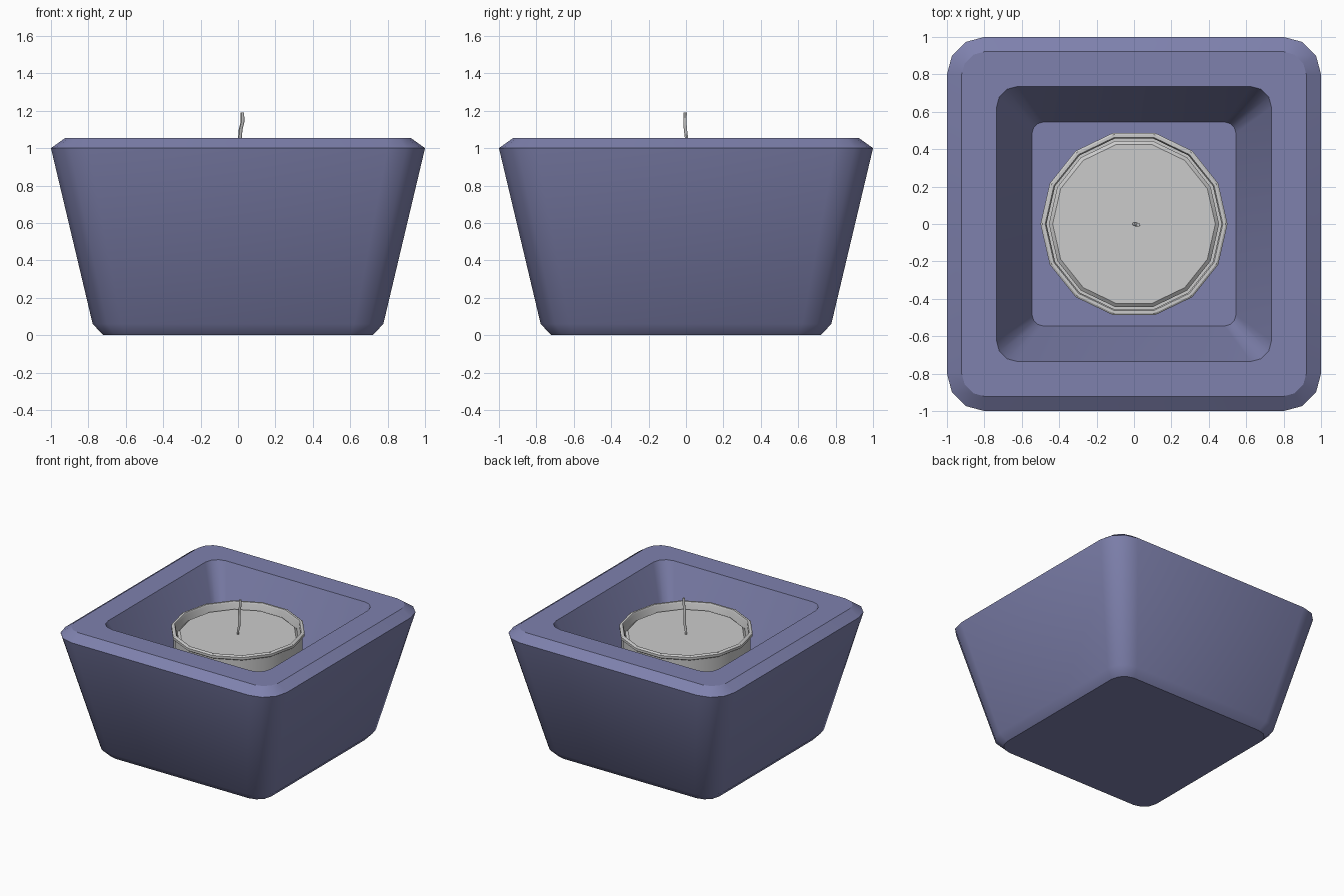
import bpy, bmesh, math

if "Cube" in bpy.data.objects:
    bpy.data.objects.remove(bpy.data.objects["Cube"])

def rounded_square(half, radius, z, seg=3):
    """Ring of points around a square with rounded corners."""
    pts = []
    for q in range(4):
        base = q * math.pi / 2
        sx, sy = (1, -1, -1, 1)[q], (1, 1, -1, -1)[q]
        for i in range(seg + 1):
            a = base + i * math.pi / 2 / seg
            pts.append((sx * (half - radius) + radius * math.cos(a),
                        sy * (half - radius) + radius * math.sin(a), z))
    return pts

def circle(r, z, n=14):
    return [(r * math.cos(2 * math.pi * i / n), r * math.sin(2 * math.pi * i / n), z)
            for i in range(n)]

def loft(name, rings, angle=32):
    """Skin a stack of rings, capping the first and last."""
    bm = bmesh.new()
    loops = [[bm.verts.new(p) for p in ring] for ring in rings]
    for a, b in zip(loops, loops[1:]):
        n = len(a)
        for i in range(n):
            j = (i + 1) % n
            bm.faces.new((a[i], a[j], b[j], b[i]))
    bm.faces.new(loops[0][::-1])
    bm.faces.new(loops[-1])
    bmesh.ops.recalc_face_normals(bm, faces=bm.faces)
    mesh = bpy.data.meshes.new(name)
    bm.to_mesh(mesh)
    bm.free()
    ob = bpy.data.objects.new(name, mesh)
    bpy.context.collection.objects.link(ob)
    bpy.ops.object.select_all(action='DESELECT')
    ob.select_set(True)
    bpy.context.view_layer.objects.active = ob
    bpy.ops.object.shade_smooth_by_angle(angle=math.radians(angle))
    return ob

# Tapered square holder: (half width, corner radius, height)
holder = loft("holder", [rounded_square(*s) for s in (
    (0.72, 0.12, 0.0), (0.777, 0.155, 0.06), (1.0, 0.2, 1.0), (0.923, 0.13, 1.055),
    (0.735, 0.11, 1.055), (0.545, 0.06, 0.56))])
mat = bpy.data.materials.new("holder_blue")
mat.diffuse_color = (0.21, 0.22, 0.42, 1)
mat.use_nodes = True
mat.node_tree.nodes["Principled BSDF"].inputs["Base Color"].default_value = mat.diffuse_color
holder.data.materials.append(mat)

# Thin metal cup with a small rolled lip
loft("candle_cup", [circle(*s) for s in (
    (0.485, 0.56), (0.485, 0.915), (0.5, 0.925), (0.5, 0.945), (0.49, 0.952),
    (0.475, 0.952), (0.468, 0.94), (0.468, 0.58))])

# Wax fill with a softened edge
loft("wax", [circle(*s) for s in (
    (0.455, 0.58), (0.455, 0.888), (0.435, 0.905))])

# Slightly bent wick
path = [(0.0, 0.0, 0.88), (0.0, 0.0, 0.93), (0.015, -0.005, 0.98), (0.01, 0.003, 1.05),
        (0.014, -0.003, 1.1), (0.024, -0.006, 1.14), (0.023, -0.004, 1.19)]
loft("wick", [[(x + px, y + py, z) for px, py, _ in circle(0.01, 0, 6)]
              for x, y, z in path], 60)
